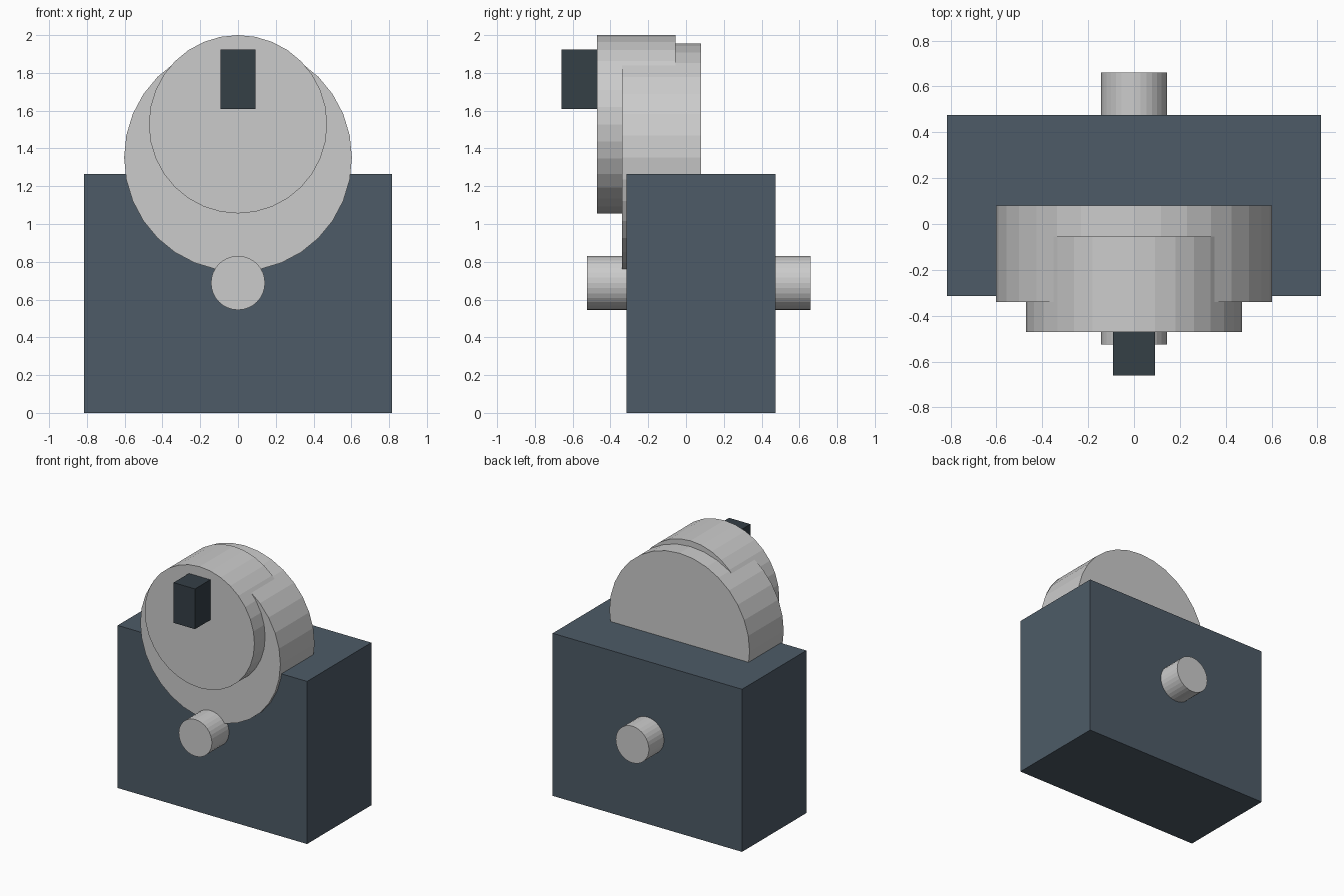
import bpy
from math import pi

if "Cube" in bpy.data.objects:
    bpy.data.objects.remove(bpy.data.objects["Cube"])


def material(name, colour):
    mat = bpy.data.materials.new(name)
    mat.diffuse_color = (*colour, 1)
    mat.use_nodes = True
    mat.node_tree.nodes["Principled BSDF"].inputs["Base Color"].default_value = mat.diffuse_color
    return mat


def box(name, x, y, z, mat):
    """Box from (min, max) ranges on each axis."""
    bpy.ops.mesh.primitive_cube_add(size=1, location=[sum(r) / 2 for r in (x, y, z)])
    ob = bpy.context.object
    ob.name = name
    ob.scale = [r[1] - r[0] for r in (x, y, z)]
    bpy.ops.object.transform_apply(location=False, rotation=False, scale=True)
    ob.data.materials.append(mat)
    return ob


def disc(name, radius, y, z):
    """Flat-shaded 32-sided cylinder lying along the y axis."""
    bpy.ops.mesh.primitive_cylinder_add(vertices=32, radius=radius, depth=y[1] - y[0],
                                        location=(0, sum(y) / 2, z), rotation=(pi / 2, 0, 0))
    bpy.context.object.name = name
    return bpy.context.object


slate = material("slate", (0.075, 0.105, 0.135))
dark = material("dark_slate", (0.035, 0.05, 0.062))

# Main housing
box("housing", (-0.815, 0.815), (-0.315, 0.475), (0, 1.265), slate)

# Two overlapping wheels, the front one higher and smaller
disc("large_wheel", 0.603, (-0.34, 0.08), 1.352)
disc("small_wheel", 0.472, (-0.472, -0.055), 1.528)

# Axle through the housing
disc("axle", 0.143, (-0.525, 0.66), 0.688)

# Block on the front wheel
box("front_block", (-0.092, 0.092), (-0.66, -0.47), (1.61, 1.923), dark)
